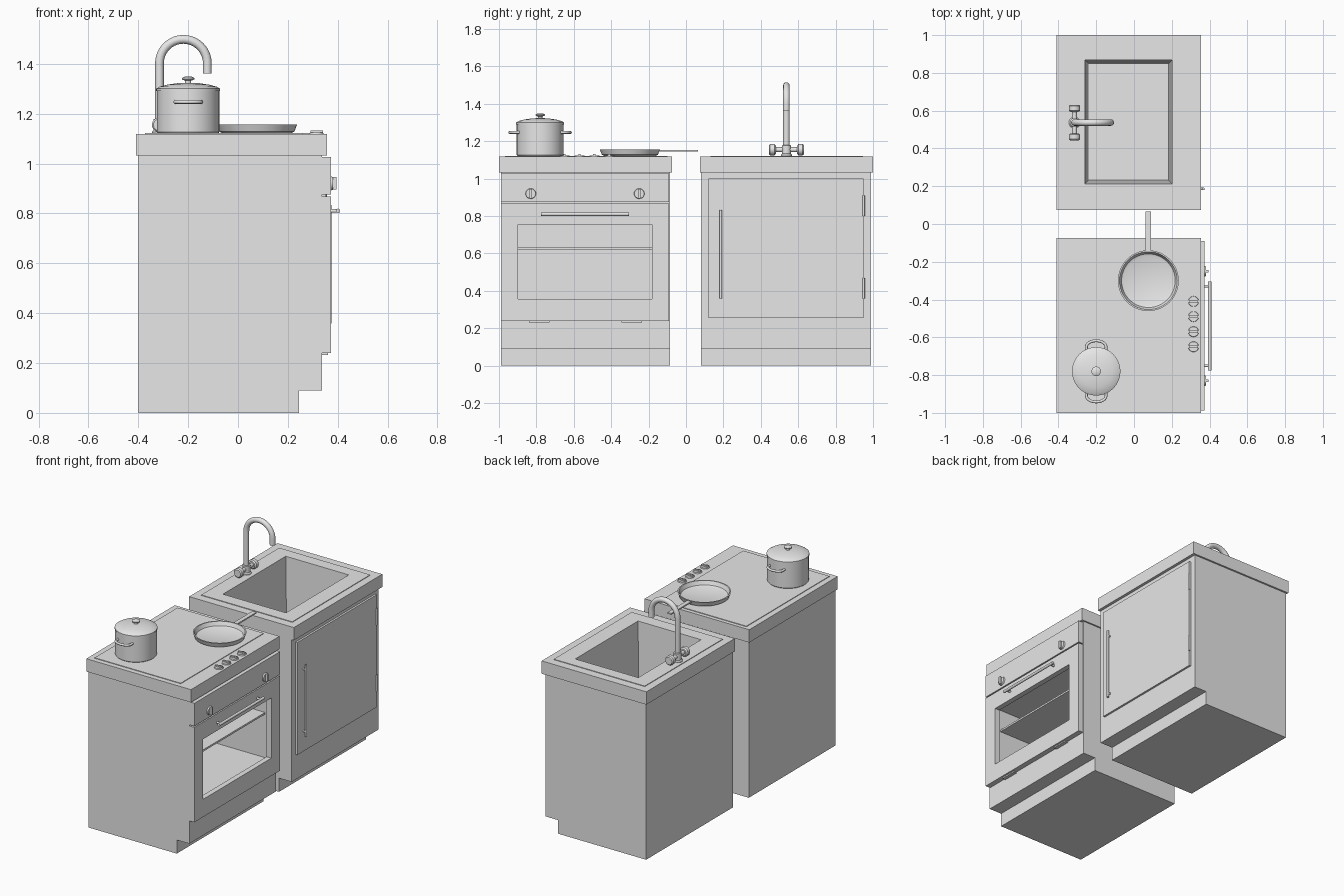
import bpy, bmesh, math
from mathutils import Vector, Matrix

if "Cube" in bpy.data.objects:
    bpy.data.objects.remove(bpy.data.objects["Cube"])

grey = bpy.data.materials.new("plain grey")
grey.diffuse_color = (0.8, 0.8, 0.8, 1)
grey.use_nodes = True
grey.node_tree.nodes["Principled BSDF"].inputs["Base Color"].default_value = grey.diffuse_color


def finish(name, bm, smooth=False):
    bmesh.ops.recalc_face_normals(bm, faces=bm.faces)
    me = bpy.data.meshes.new(name)
    bm.to_mesh(me)
    bm.free()
    me.materials.append(grey)
    ob = bpy.data.objects.new(name, me)
    bpy.context.collection.objects.link(ob)
    if smooth:
        activate(ob)
        bpy.ops.object.shade_smooth_by_angle(angle=math.radians(35))
    return ob


def activate(ob):
    bpy.ops.object.select_all(action='DESELECT')
    ob.select_set(True)
    bpy.context.view_layer.objects.active = ob


def box(name, x, y, z, taper=0):
    """Box from three (min, max) ranges; taper pulls in the bottom."""
    bm = bmesh.new()
    bmesh.ops.create_cube(bm, size=1)
    for v in bm.verts:
        low = v.co.z < 0
        p = []
        for c, r in zip(v.co, (x, y, z)):
            p.append(r[0] if c < 0 else r[1])
        if low:
            p[0] -= math.copysign(taper, v.co.x)
            p[1] -= math.copysign(taper, v.co.y)
        v.co = p
    return finish(name, bm)


def extrude_xz(name, pts, y0, y1):
    """Side profile in x, z pulled along y."""
    bm = bmesh.new()
    f = bm.faces.new([bm.verts.new((x, y0, z)) for x, z in pts])
    r = bmesh.ops.extrude_face_region(bm, geom=[f])
    vs = [e for e in r['geom'] if isinstance(e, bmesh.types.BMVert)]
    bmesh.ops.translate(bm, verts=vs, vec=(0, y1 - y0, 0))
    return finish(name, bm)


def lathe(name, prof, loc, axis=(0, 0, 1), n=40):
    """Turn a (radius, height) profile about an axis."""
    bm = bmesh.new()
    rings = []
    for r, h in prof:
        if r == 0:
            rings.append([bm.verts.new((0, 0, h))] * n)
        else:
            rings.append([bm.verts.new((r * math.cos(2 * math.pi * i / n),
                                        r * math.sin(2 * math.pi * i / n), h)) for i in range(n)])
    for a, b in zip(rings, rings[1:]):
        for i in range(n):
            j = (i + 1) % n
            bm.faces.new(list(dict.fromkeys((a[i], a[j], b[j], b[i]))))
    rot = Vector((0, 0, 1)).rotation_difference(Vector(axis)).to_matrix().to_4x4()
    bmesh.ops.transform(bm, matrix=Matrix.Translation(loc) @ rot, verts=bm.verts)
    return finish(name, bm, True)


def rod(name, r, length, loc, axis, n=20):
    return lathe(name, [(0, 0), (r, 0), (r, length), (0, length)], loc, axis, n)


def tube(name, pts, r):
    cu = bpy.data.curves.new(name, 'CURVE')
    cu.dimensions = '3D'
    cu.bevel_depth = r
    cu.bevel_resolution = 4
    cu.use_fill_caps = True
    s = cu.splines.new('POLY')
    s.points.add(len(pts) - 1)
    for p, c in zip(s.points, pts):
        p.co = (*c, 1)
    ob = bpy.data.objects.new(name, cu)
    bpy.context.collection.objects.link(ob)
    cu.materials.append(grey)
    activate(ob)
    bpy.ops.object.convert(target='MESH')
    ob = bpy.context.view_layer.objects.active
    bpy.ops.object.shade_smooth_by_angle(angle=math.radians(40))
    return ob


def cut(obs, cutter):
    for ob in obs:
        m = ob.modifiers.new("opening", 'BOOLEAN')
        m.object = cutter
        m.solver = 'EXACT'
        activate(ob)
        bpy.ops.object.modifier_apply(modifier=m.name)
    bpy.data.objects.remove(cutter)


# cabinet bodies with toe kick
side = [(-0.40, 0), (0.245, 0), (0.245, 0.09), (0.337, 0.09), (0.337, 1.035), (-0.40, 1.035)]
stove = extrude_xz("stove_body", side, -0.99, -0.085)
cabinet = extrude_xz("sink_cabinet", side, 0.08, 0.988)

# counters and their thin top plates
box("stove_counter", (-0.41, 0.356), (-1, -0.075), (1.033, 1.118))
box("cooktop_plate", (-0.372, 0.258), (-0.967, -0.10), (1.11, 1.122))
counter = box("sink_counter", (-0.41, 0.356), (0.075, 1), (1.033, 1.118))
rim = box("sink_rim_plate", (-0.36, 0.306), (0.13, 0.945), (1.11, 1.122))
cut([cabinet, counter, rim],
    box("basin_cutter", (-0.26, 0.203), (0.212, 0.87), (0.70, 1.14), 0.02))

# oven door, cavity and shelf
door = box("oven_door", (0.337, 0.372), (-0.988, -0.09), (0.24, 0.868))
cut([door], box("window_cutter", (0.3, 0.4), (-0.897, -0.182), (0.357, 0.755)))
cut([stove], box("cavity_cutter", (-0.20, 0.4), (-0.92, -0.16), (0.335, 0.775)))
box("oven_shelf", (-0.05, 0.31), (-0.92, -0.16), (0.622, 0.634))
box("control_panel", (0.337, 0.372), (-0.988, -0.09), (0.876, 1.027))
rod("oven_handle", 0.009, 0.47, (0.401, -0.775, 0.81), (0, 1, 0))
for y in (-0.75, -0.33):
    rod("oven_handle_post", 0.007, 0.035, (0.37, y, 0.81), (1, 0, 0))
for y in (-0.785, -0.29):
    box("oven_door_hinge", (0.33, 0.36), (y - 0.055, y + 0.055), (0.232, 0.242))

# oven dials with grips
for y in (-0.83, -0.25):
    lathe("oven_dial", [(0, 0), (0.028, 0), (0.026, 0.01), (0, 0.01)], (0.371, y, 0.92), (1, 0, 0), 28)
    box("oven_dial_grip", (0.375, 0.395), (y - 0.006, y + 0.006), (0.895, 0.945))

# burner dials on the cooktop
for i in range(4):
    y = -0.41 - 0.08 * i
    lathe("burner_dial", [(0, 0), (0.028, 0), (0.026, 0.008), (0, 0.008)], (0.315, y, 1.117), n=28)
    box("burner_dial_grip", (0.29, 0.34), (y - 0.006, y + 0.006), (1.12, 1.133))

# sink cabinet door, handle and hinges
box("cabinet_door", (0.337, 0.35), (0.12, 0.95), (0.256, 1.0))
rod("cabinet_handle", 0.007, 0.475, (0.368, 0.186, 0.358), (0, 0, 1))
for z in (0.39, 0.80):
    rod("cabinet_handle_post", 0.006, 0.022, (0.346, 0.186, z), (1, 0, 0))
for z in (0.36, 0.80):
    rod("cabinet_hinge", 0.006, 0.11, (0.35, 0.95, z), (0, 0, 1), 12)

# faucet
fx, fy, r = -0.315, 0.537, 0.096
path = [(fx, fy, 1.118), (fx, fy, 1.30)]
path += [(fx + r - r * math.cos(math.pi * i / 20), fy, 1.402 + r * math.sin(math.pi * i / 20))
         for i in range(21)]
path.append((fx + 2 * r, fy, 1.362))
tube("faucet_spout", path, 0.0175)
lathe("faucet_base", [(0, 0), (0.03, 0), (0.03, 0.008), (0.024, 0.016), (0.024, 0.06), (0, 0.066)],
      (fx, fy, 1.118))
rod("faucet_crossbar", 0.013, 0.15, (fx, fy - 0.075, 1.155), (0, 1, 0))
for s in (-1, 1):
    lathe("faucet_tap", [(0, 0), (0.022, 0), (0.03, 0.007), (0.03, 0.03), (0.024, 0.037), (0, 0.037)],
          (fx, fy + s * 0.057, 1.155), (0, s, 0), 28)

# cooking pot with lid and two bow handles
px, py = -0.20, -0.78
lathe("pot", [(0, 0), (0.12, 0), (0.125, 0.006), (0.125, 0.176), (0, 0.176)], (px, py, 1.12), n=48)
lathe("pot_lid", [(0, 0.17), (0.128, 0.17), (0.128, 0.18), (0.115, 0.188), (0.085, 0.196),
                  (0.045, 0.202), (0, 0.204)], (px, py, 1.12), n=48)
lathe("pot_lid_knob", [(0.012, 0.2), (0.012, 0.212), (0.025, 0.217), (0.025, 0.223),
                       (0.015, 0.228), (0, 0.229)], (px, py, 1.12), n=28)
for s in (-1, 1):
    bow = [(px - 0.052, py + s * 0.11, 1.247)]
    bow += [(px - 0.052 * math.cos(math.pi * i / 12),
             py + s * (0.13 + 0.032 * math.sin(math.pi * i / 12)), 1.247) for i in range(13)]
    bow.append((px + 0.052, py + s * 0.11, 1.247))
    tube("pot_handle", bow, 0.0075)

# frying pan
lathe("frying_pan", [(0, 0), (0.135, 0), (0.15, 0.008), (0.161, 0.037), (0.153, 0.037),
                     (0.142, 0.012), (0.13, 0.007), (0, 0.007)], (0.076, -0.30, 1.12), n=48)
box("frying_pan_handle", (0.062, 0.09), (-0.148, 0.065), (1.144, 1.153))
